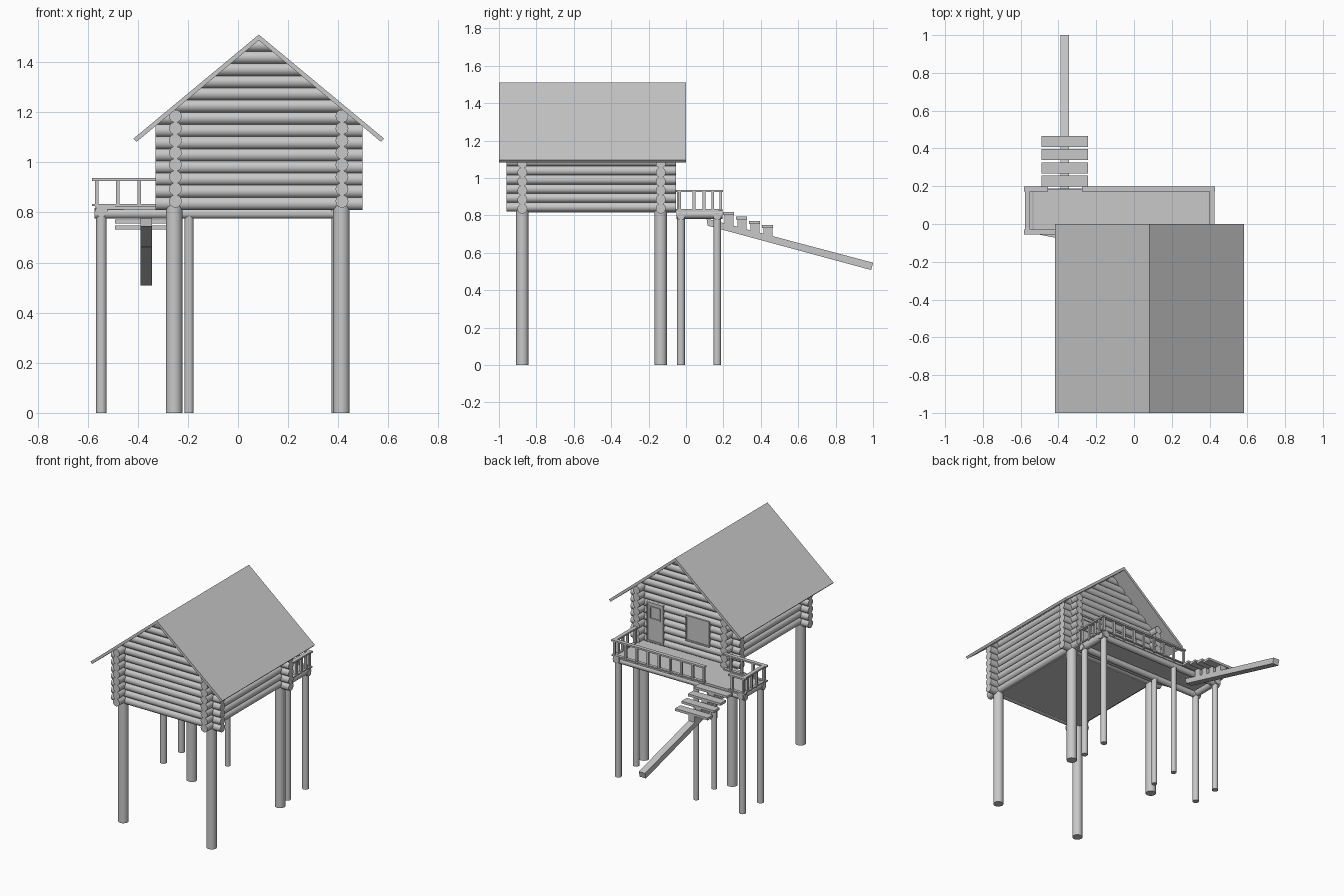
import bpy, bmesh, math
from mathutils import Vector, Matrix

if "Cube" in bpy.data.objects:
    bpy.data.objects.remove(bpy.data.objects["Cube"])

grey = bpy.data.materials.new("plain grey")
grey.diffuse_color = (0.58, 0.58, 0.58, 1)
grey.use_nodes = True
grey.node_tree.nodes["Principled BSDF"].inputs["Base Color"].default_value = grey.diffuse_color

CX = 0.083                      # middle of the cabin in x
XL, XR = -0.25, 0.415           # side wall axes
YF, YB = -0.875, -0.135         # front and back wall axes
SLOPE = 0.83
RIDGE_IN = 1.487                # underside of the ridge


def finish(bm, name):
    bmesh.ops.recalc_face_normals(bm, faces=bm.faces)
    me = bpy.data.meshes.new(name)
    bm.to_mesh(me)
    bm.free()
    me.materials.append(grey)
    ob = bpy.data.objects.new(name, me)
    bpy.context.collection.objects.link(ob)
    return ob


def log(bm, a, b, r, seg=20):
    """Round log between two points, smooth sides and flat ends."""
    a, b = Vector(a), Vector(b)
    d = b - a
    m = Matrix.Translation((a + b) / 2) @ d.to_track_quat('Z', 'Y').to_matrix().to_4x4()
    res = bmesh.ops.create_cone(bm, cap_ends=True, segments=seg, radius1=r, radius2=r,
                                depth=d.length, matrix=m)
    for f in {f for v in res['verts'] for f in v.link_faces}:
        f.smooth = len(f.verts) == 4


def box(bm, x0, x1, y0, y1, z0, z1):
    m = Matrix.Translation(((x0 + x1) / 2, (y0 + y1) / 2, (z0 + z1) / 2))
    m = m @ Matrix.Diagonal((x1 - x0, y1 - y0, z1 - z0, 1))
    bmesh.ops.create_cube(bm, size=1, matrix=m)


def extrude_profile(name, pts, axis, lo, hi):
    """Closed 2D profile extruded along x or y."""
    bm = bmesh.new()
    put = (lambda p, t: (t, p[0], p[1])) if axis == 'x' else (lambda p, t: (p[0], t, p[1]))
    f = bm.faces.new([bm.verts.new(put(p, lo)) for p in pts])
    ext = bmesh.ops.extrude_face_region(bm, geom=[f])['geom']
    move = Vector((hi - lo, 0, 0)) if axis == 'x' else Vector((0, hi - lo, 0))
    bmesh.ops.translate(bm, vec=move, verts=[v for v in ext if isinstance(v, bmesh.types.BMVert)])
    return finish(bm, name)


def trim_to_roof(bm):
    for s in (-1, 1):
        bmesh.ops.bisect_plane(bm, geom=bm.verts[:] + bm.edges[:] + bm.faces[:],
                               plane_co=(CX, 0, RIDGE_IN + 0.004),
                               plane_no=(s * SLOPE, 0, 1), clear_outer=True)


# Gable walls: stacked logs trimmed along the roof
STEP, R = 0.0485, 0.0265
for name, y in (("front_wall", YF), ("back_wall", YB)):
    bm = bmesh.new()
    for k in range(14):
        z = 0.836 + k * STEP
        half = min(0.413, (RIDGE_IN - z + 0.05) / SLOPE)
        log(bm, (CX - half, y, z), (CX + half, y, z), R)
    trim_to_roof(bm)
    finish(bm, name)

# Side walls
for name, x in (("left_wall", XL), ("right_wall", XR)):
    bm = bmesh.new()
    for k in range(8):
        z = 0.845 + k * STEP
        log(bm, (x, -0.96, z), (x, -0.053, z), R * 0.96)
    trim_to_roof(bm)
    finish(bm, name)

# Cabin floor
bm = bmesh.new()
box(bm, XL, XR, YF, YB, 0.815, 0.835)
finish(bm, "cabin_floor")

# Roof
h = [(-0.5, 1.095), (-0.488, 1.082)]
roof = [(CX - 0.5, 1.095), (CX - 0.488, 1.082), (CX, RIDGE_IN),
        (CX + 0.488, 1.082), (CX + 0.5, 1.095), (CX, 1.51)]
extrude_profile("roof", roof, 'y', -1.0, 0.0)

# Cabin posts
bm = bmesh.new()
for x in (-0.255, 0.413):
    for y in (YF, YB):
        log(bm, (x, y, 0), (x, y, 0.825), 0.033, 24)
finish(bm, "cabin_posts")

# Terrace posts
bm = bmesh.new()
for x, r in ((-0.545, 0.021), (-0.195, 0.018), (0.395, 0.021)):
    for y in (-0.027, 0.167):
        log(bm, (x, y, 0), (x, y, 0.80), r)
finish(bm, "terrace_posts")

# Terrace frame logs
bm = bmesh.new()
for y in (-0.027, 0.167):
    log(bm, (-0.573, y, 0.796), (0.423, y, 0.796), 0.021)
for x in (-0.545, 0.395):
    log(bm, (x, -0.052, 0.806), (x, 0.194, 0.806), 0.024)
finish(bm, "terrace_beams")

# Terrace deck
bm = bmesh.new()
box(bm, -0.56, 0.415, -0.105, 0.185, 0.812, 0.826)
bmesh.ops.bisect_plane(bm, geom=bm.verts[:] + bm.edges[:] + bm.faces[:],
                       plane_co=(0, -0.045, 0), plane_no=(0, -1, 0))
for v in bm.verts:              # keep the outer corner short of the cabin side
    if v.co.y < -0.1 and v.co.x < 0:
        v.co.x = -0.25
    if v.co.y < -0.1 and v.co.x > 0:
        v.co.x = 0.41
finish(bm, "terrace_deck")

# Railings: top rail, foot rail and balusters
RW = 0.013


def railing(name, a, b, stops):
    """Straight railing from a to b, balusters at the given x or y stops."""
    bm = bmesh.new()
    along_x = abs(a[0] - b[0]) > abs(a[1] - b[1])
    lo = (min(a[0], b[0]), min(a[1], b[1]))
    hi = (max(a[0], b[0]), max(a[1], b[1]))
    for z0, z1, w in ((0.926, 0.937, RW), (0.826, 0.834, RW * 0.8)):
        if along_x:
            box(bm, lo[0], hi[0], lo[1] - w, lo[1] + w, z0, z1)
        else:
            box(bm, lo[0] - w, lo[0] + w, lo[1], hi[1], z0, z1)
    for s in stops:
        x, y = (s, lo[1]) if along_x else (lo[0], s)
        box(bm, x - 0.007, x + 0.007, y - 0.007, y + 0.007, 0.82, 0.93)
    finish(bm, name)


railing("back_railing_long", (-0.274, 0.185), (0.428, 0.185),
        [-0.265 + i * 0.0845 for i in range(9)])
railing("back_railing_short", (-0.583, 0.185), (-0.455, 0.185), [-0.564, -0.48])
railing("left_railing", (-0.564, -0.05), (-0.564, 0.19), [-0.035, 0.043, 0.096, 0.144])
railing("right_railing", (0.412, -0.05), (0.412, 0.19), [-0.035, 0.043, 0.096, 0.144])
railing("front_railing", (-0.583, -0.042), (-0.26, -0.042), [-0.564, -0.48, -0.394, -0.31])

# Stair beam
extrude_profile("stair_beam", [(0.11, 0.783), (1.0, 0.547), (0.99, 0.508), (0.115, 0.745)],
                'x', -0.39, -0.343)

# Stair treads on small blocks
bm = bmesh.new()
for i in range(4):
    y, z = 0.228 + 0.0695 * i, 0.818 - 0.0235 * i
    box(bm, -0.49, -0.243, y - 0.029, y + 0.029, z - 0.016, z)
    box(bm, -0.39, -0.343, y - 0.022, y + 0.026, z - 0.085, z - 0.014)
finish(bm, "stair_treads")

# Door and window plates with frames on the back wall


def panel(name, x0, x1, z0, z1, t=0.01):
    bm = bmesh.new()
    box(bm, x0, x1, -0.13, -0.106, z0, z1)
    for xa, xb, za, zb in ((x0 - t / 2, x0 + t / 2, z0, z1), (x1 - t / 2, x1 + t / 2, z0, z1),
                           (x0 - t / 2, x1 + t / 2, z1 - t / 2, z1 + t / 2),
                           (x0 - t / 2, x1 + t / 2, z0 - t / 2, z0 + t / 2)):
        box(bm, xa, xb, -0.13, -0.1, za, zb)
    finish(bm, name)


panel("door", 0.25, 0.365, 0.835, 1.095)
panel("door_window", 0.27, 0.345, 0.99, 1.07, 0.008)
panel("window", -0.10, 0.07, 0.915, 1.08)
